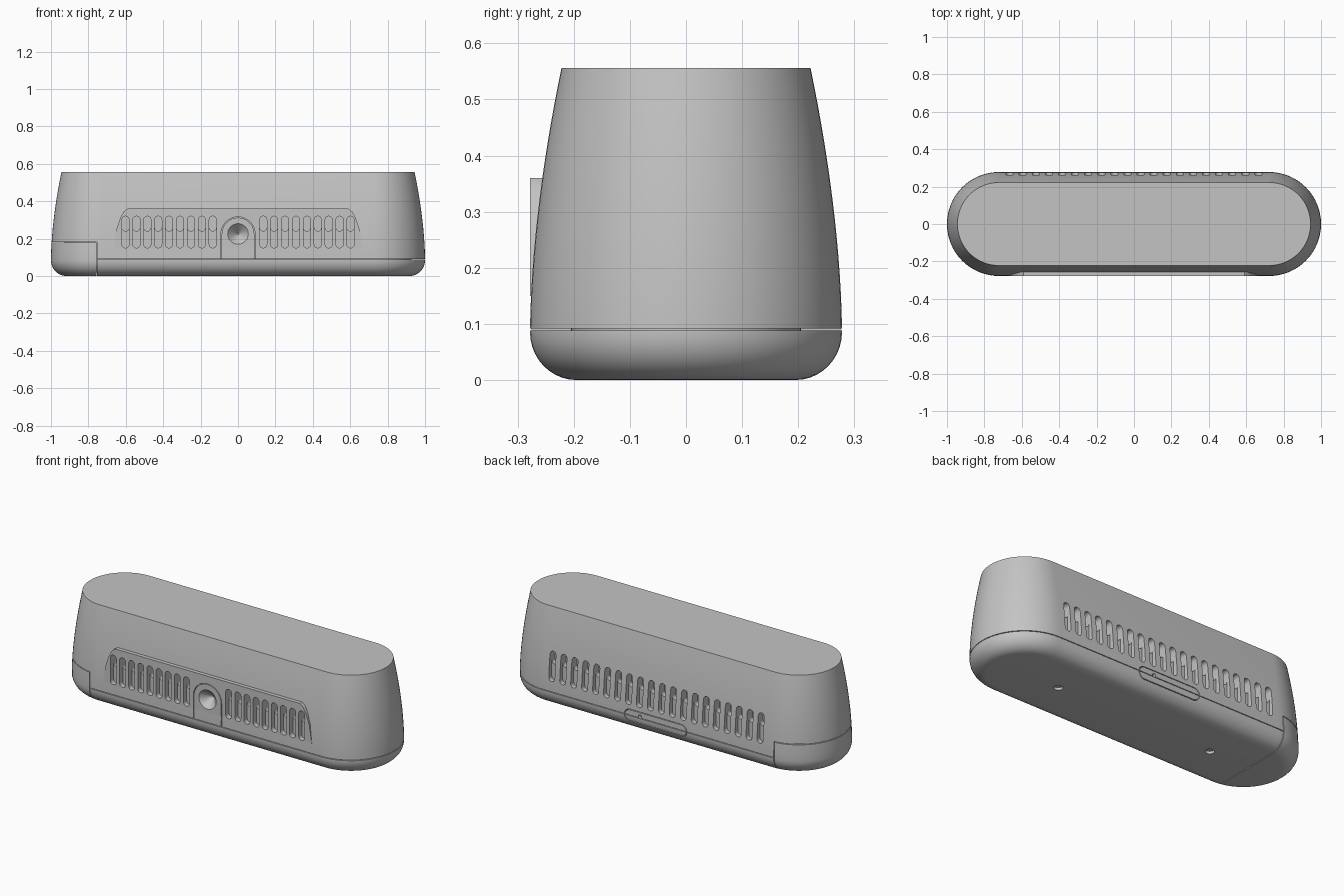
import bpy, bmesh, math
from mathutils import Matrix

cube = bpy.data.objects.get("Cube")
if cube:
    bpy.data.objects.remove(cube, do_unlink=True)

HALF = 0.722      # half length of the straight sides
FRONT = -0.278    # front plane
TOP = 0.556
SEAM = 0.09
STEP = 0.18
STEP_X = -0.755

grey = bpy.data.materials.new("warm_free_grey")
grey.name = "plain_grey"
grey.use_nodes = True
grey.diffuse_color = (0.55, 0.55, 0.55, 1)
grey.node_tree.nodes["Principled BSDF"].inputs["Base Color"].default_value = grey.diffuse_color


def finish(name, bm):
    bmesh.ops.recalc_face_normals(bm, faces=bm.faces)
    mesh = bpy.data.meshes.new(name)
    bm.to_mesh(mesh)
    bm.free()
    mesh.materials.append(grey)
    obj = bpy.data.objects.new(name, mesh)
    bpy.context.collection.objects.link(obj)
    return obj


def stadium(r, z, seg=32):
    pts = []
    for side, start in ((1, -math.pi / 2), (-1, math.pi / 2)):
        for i in range(seg + 1):
            a = start + math.pi * i / seg
            pts.append((side * HALF + r * math.cos(a), r * math.sin(a), z))
    return pts


def loft(name, profile):
    bm = bmesh.new()
    rings = [[bm.verts.new(p) for p in stadium(r, z)] for r, z in profile]
    n = len(rings[0])
    for low, high in zip(rings, rings[1:]):
        for i in range(n):
            j = (i + 1) % n
            bm.faces.new((low[i], low[j], high[j], high[i]))
    bm.faces.new(rings[0])
    bm.faces.new(rings[-1])
    return finish(name, bm)


def prism(bm, pts, y0, y1):
    """Extrude an outline in the x-z plane along y."""
    a = [bm.verts.new((x, y0, z)) for x, z in pts]
    b = [bm.verts.new((x, y1, z)) for x, z in pts]
    bm.faces.new(a)
    bm.faces.new(b)
    for i in range(len(a)):
        j = (i + 1) % len(a)
        bm.faces.new((a[i], a[j], b[j], b[i]))


def ring_prism(bm, outer, inner, y0, y1):
    """Extrude the band between two matching outlines along y."""
    loops = [[bm.verts.new((x, y, z)) for x, z in pts]
             for pts, y in ((outer, y0), (inner, y0), (inner, y1), (outer, y1))]
    n = len(outer)
    for k in range(4):
        p, q = loops[k], loops[(k + 1) % 4]
        for i in range(n):
            j = (i + 1) % n
            bm.faces.new((p[i], p[j], q[j], q[i]))


def capsule(x, z0, z1, r, seg=8):
    """Upright slot outline with round ends."""
    pts = []
    for cz, start in ((z1 - r, 0), (z0 + r, math.pi)):
        for i in range(seg + 1):
            a = start + math.pi * i / seg
            pts.append((x + r * math.cos(a), cz + r * math.sin(a)))
    return pts


def arch(r, z0, zc, seg=20):
    arc = [(r * math.cos(math.pi * i / seg), zc + r * math.sin(math.pi * i / seg))
           for i in range(seg + 1)]
    return [(r, z0)] + arc + [(-r, z0)]


def box(bm, x0, x1, z0, z1):
    prism(bm, [(x0, z0), (x1, z0), (x1, z1), (x0, z1)], -1, 1)


def boolean(target, tool, operation="DIFFERENCE"):
    mod = target.modifiers.new("join", "BOOLEAN")
    mod.operation = operation
    mod.solver = "EXACT"
    mod.object = tool
    bpy.context.view_layer.objects.active = target
    bpy.ops.object.modifier_apply(modifier=mod.name)
    bpy.data.objects.remove(tool, do_unlink=True)


# Housing: rounded foot and gently tapering wall
profile = []
for i in range(11):
    a = math.pi / 2 * i / 10
    profile.append((0.195 + 0.083 * math.sin(a), 0.085 * (1 - math.cos(a))))
for i in range(1, 15):
    t = i / 14
    profile.append((0.278 - 0.056 * t ** 1.74, 0.085 + (TOP - 0.085) * t))
housing = loft("housing", profile)

# Upright front panel standing proud of the taper
half_panel = [(0.665, 0.15), (0.65, 0.25), (0.63, 0.31), (0.61, 0.345), (0.59, 0.36)]
bm = bmesh.new()
prism(bm, half_panel + [(-x, z) for x, z in reversed(half_panel)], FRONT, -0.2)
boolean(housing, finish("panel", bm), "UNION")

# Vent slots: a shallow full slot, deeper in its upper half
front_x = [s * (0.135 + 0.0583 * i) for s in (-1, 1) for i in range(9)]
back_x = [0.07 * (i - 9.5) for i in range(20)]
for z0, depth in ((0.15, 0.03), (0.24, 0.06)):
    bm = bmesh.new()
    for xs, side in ((front_x, -1), (back_x, 1)):
        for x in xs:
            prism(bm, capsule(x, z0, 0.32, 0.019), side * (0.278 - depth), side * 0.3)
    boolean(housing, finish("slots", bm))

# Lens recess
bm = bmesh.new()
bmesh.ops.create_cone(bm, cap_ends=True, segments=40, radius1=0.077, radius2=0.005, depth=0.072,
                      matrix=Matrix.Translation((0, -0.264, 0.225)) @ Matrix.Rotation(-math.pi / 2, 4, "X"))
boolean(housing, finish("lens_recess", bm))

# Arched groove round the lens
bm = bmesh.new()
ring_prism(bm, arch(0.091, 0.088, 0.225), arch(0.087, 0.092, 0.225), -0.3, -0.266)
boolean(housing, finish("arch_groove", bm))

# Oblong hatch outline and pin hole on the back
bm = bmesh.new()
outer, inner = [[(z - SEAM, x + SEAM) for x, z in capsule(0, SEAM - w, SEAM + w, r, 10)]
                for w, r in ((0.2, 0.036), (0.196, 0.032))]
ring_prism(bm, outer, inner, 0.255, 0.3)
prism(bm, capsule(0.1, 0.09, 0.11, 0.0098), 0.255, 0.3)
boolean(housing, finish("hatch_groove", bm))

# Screw holes underneath
bm = bmesh.new()
for x in (-0.5, 0.5):
    bmesh.ops.create_cone(bm, cap_ends=True, segments=24, radius1=0.024, radius2=0.024,
                          depth=0.03, matrix=Matrix.Translation((x, 0, 0)))
boolean(housing, finish("screw_holes", bm))

# Seams: base line, and the stepped end cap
G = 0.002
for x0, x1, z0, z1 in ((STEP_X, 1.1, SEAM - G, SEAM + G),
                       (STEP_X - G, STEP_X + G, -0.1, STEP),
                       (-1.1, STEP_X + G, STEP - G, STEP + G)):
    bm = bmesh.new()
    box(bm, x0, x1, z0, z1)
    boolean(housing, finish("seam", bm))

# Inner core closes the seams from inside
core = loft("inner_core", [(0.18, 0.02), (0.205, 0.06), (0.205, 0.22)])

for obj in (housing, core):
    bpy.ops.object.select_all(action="DESELECT")
    obj.select_set(True)
    bpy.context.view_layer.objects.active = obj
    bpy.ops.object.shade_smooth_by_angle(angle=math.radians(30))
